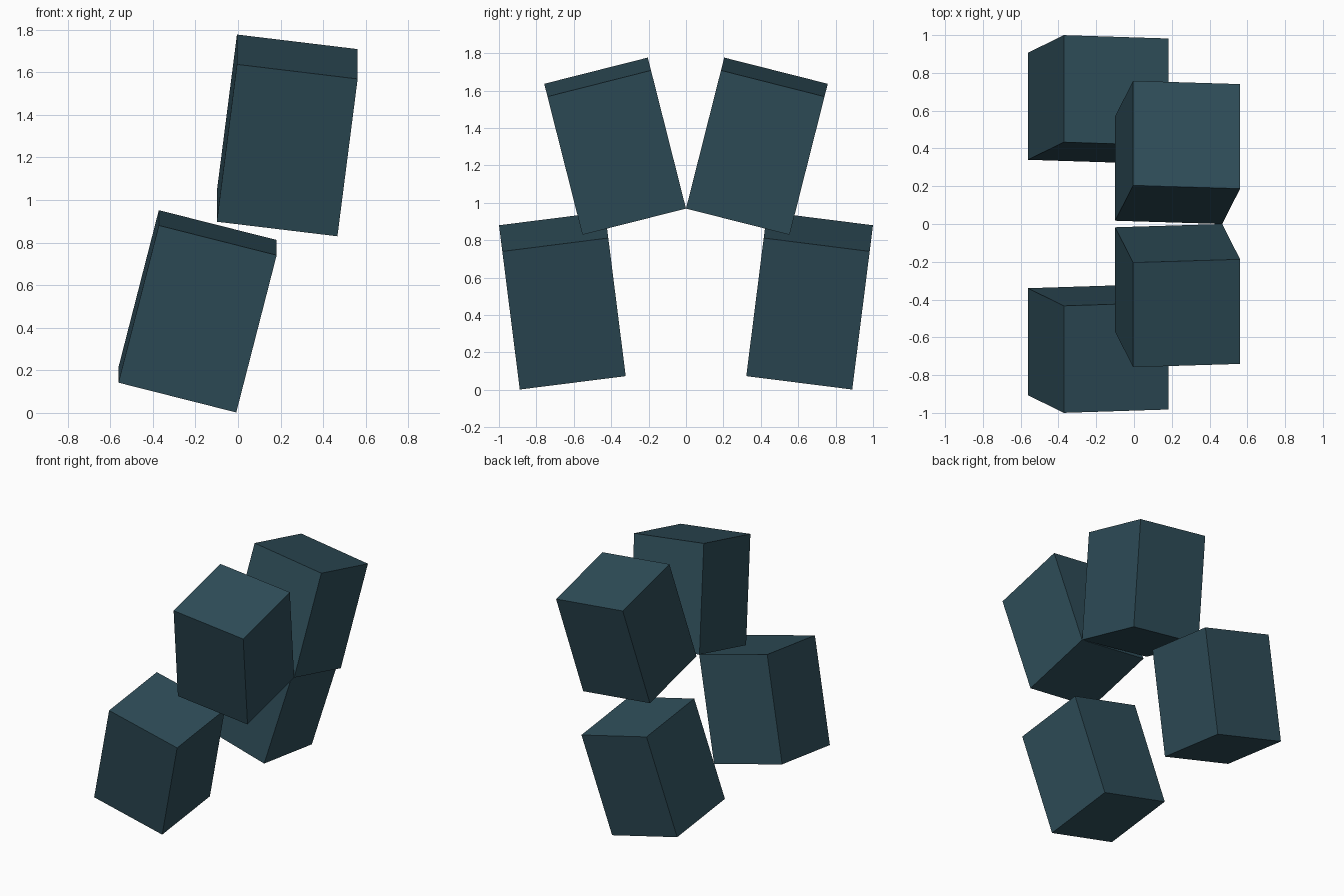
import bpy, bmesh, math
from mathutils import Matrix, Vector

if "Cube" in bpy.data.objects:
    bpy.data.objects.remove(bpy.data.objects["Cube"], do_unlink=True)

# Single dark teal material
teal = bpy.data.materials.new("dark_teal")
teal.use_nodes = True
colour = (0.028, 0.075, 0.100, 1.0)
teal.diffuse_color = colour
bsdf = next(n for n in teal.node_tree.nodes if n.type == 'BSDF_PRINCIPLED')
bsdf.inputs["Base Color"].default_value = colour

SIZE = Vector((0.571, 0.571, 0.768))


def block(name, centre, pitch, yaw_lean):
    """Square-based box leaning about x (pitch) and y (yaw_lean), in degrees."""
    bm = bmesh.new()
    bmesh.ops.create_cube(bm, size=1.0)
    bmesh.ops.scale(bm, vec=SIZE, verts=bm.verts)
    mesh = bpy.data.meshes.new(name)
    bm.to_mesh(mesh)
    bm.free()
    mesh.materials.append(teal)
    obj = bpy.data.objects.new(name, mesh)
    bpy.context.collection.objects.link(obj)
    obj.matrix_world = (Matrix.Translation(centre)
                        @ Matrix.Rotation(math.radians(pitch), 4, 'X')
                        @ Matrix.Rotation(math.radians(yaw_lean), 4, 'Y'))


# Lower and upper pairs, mirrored front to back
for label, side in (("front", -1), ("back", 1)):
    block(label + "_lower_block", (-0.19, side * 0.661, 0.477), -side * 7.2, 14.3)
    block(label + "_upper_block", (0.231, side * 0.379, 1.303), -side * 14.2, 7.1)
